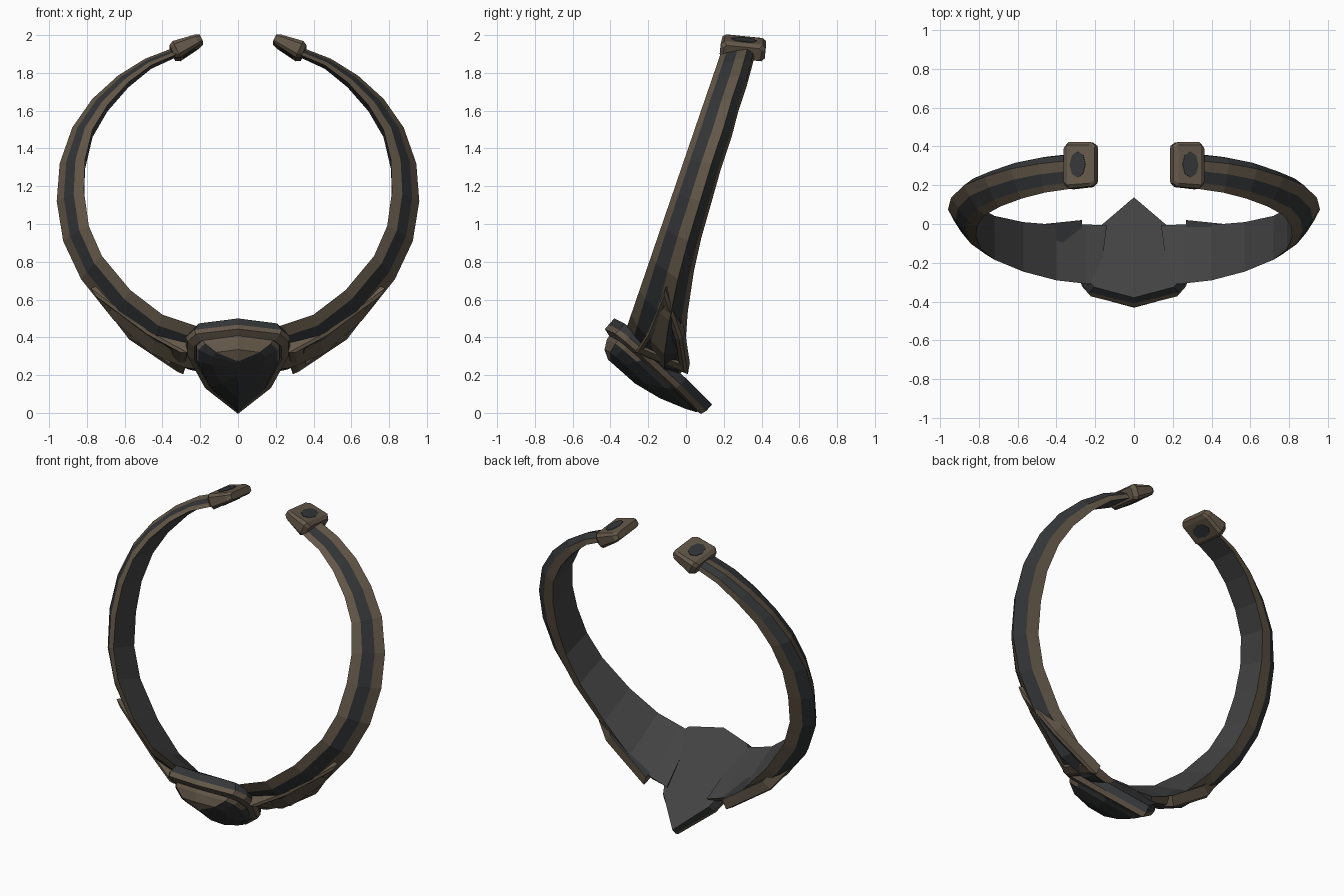
import bpy, bmesh, math
from mathutils import Vector as V

if "Cube" in bpy.data.objects:
    bpy.data.objects.remove(bpy.data.objects["Cube"])


def material(name, rgb):
    m = bpy.data.materials.new(name)
    m.diffuse_color = (*rgb, 1)
    m.use_nodes = True
    m.node_tree.nodes["Principled BSDF"].inputs["Base Color"].default_value = m.diffuse_color
    return m


MATS = [material("dark_iron", (0.034, 0.036, 0.038)),
        material("worn_bronze", (0.125, 0.096, 0.066)),
        material("inner_grey", (0.056, 0.056, 0.058))]
DARK, BRONZE, GREY = 0, 1, 2


def loft(name, rings, colour, caps=(DARK, DARK), mirror=True):
    """Join closed rings of points; colour(ring, side) gives the material."""
    bm = bmesh.new()
    vs = [[bm.verts.new(p) for p in r] for r in rings]
    n = len(rings[0])
    for i in range(len(vs) - 1):
        for j in range(n):
            k = (j + 1) % n
            f = bm.faces.new((vs[i][j], vs[i][k], vs[i + 1][k], vs[i + 1][j]))
            f.material_index = colour(i, j)
    for r, c in ((vs[0], caps[0]), (vs[-1], caps[1])):
        bm.faces.new(r).material_index = c
    bmesh.ops.recalc_face_normals(bm, faces=bm.faces)
    me = bpy.data.meshes.new(name)
    bm.to_mesh(me)
    bm.free()
    for m in MATS:
        me.materials.append(m)
    ob = bpy.data.objects.new(name, me)
    bpy.context.collection.objects.link(ob)
    if mirror:
        mod = ob.modifiers.new("mirror", 'MIRROR')
        mod.use_mirror_merge = False
    return ob


# Open ring band: inner front edge (x, z), width, thickness, tilt across
stations = [(0.18, 0.445, 0.38, 0.07, 0.62), (0.25, 0.47, 0.37, 0.09, 0.60),
            (0.40, 0.52, 0.33, 0.11, 0.52), (0.57, 0.65, 0.28, 0.12, 0.42),
            (0.72, 0.83, 0.24, 0.13, 0.34), (0.79, 0.99, 0.22, 0.14, 0.30),
            (0.815, 1.17, 0.21, 0.145, 0.28), (0.81, 1.34, 0.20, 0.135, 0.25),
            (0.77, 1.50, 0.20, 0.115, 0.20), (0.69, 1.63, 0.19, 0.10, 0.17),
            (0.58, 1.75, 0.19, 0.08, 0.14), (0.46, 1.84, 0.185, 0.06, 0.10),
            (0.32, 1.90, 0.18, 0.05, 0.08)]
section = [(0, 0), (0.15, 0.38), (0.45, 0.74), (0.72, 1.0), (0.93, 0.55), (1, 0)]
stripes = [BRONZE, DARK, BRONZE, DARK, BRONZE, GREY]
rings = []
for i, (x, z, wid, th, tilt) in enumerate(stations):
    a, b = stations[max(i - 1, 0)], stations[min(i + 1, len(stations) - 1)]
    t = V((b[0] - a[0], (b[1] - a[1]) / 0.949)).normalized()
    out = V((t.y, -t.x * 0.316, -t.x * 0.949))
    across = V((0, math.cos(tilt), -math.sin(tilt)))
    p = V((x, -0.325 + (z - 0.42) * 0.343, z))
    ring = [p + across * (u * wid) + out * (r * th) for u, r in section]
    if i == 0:                     # the band narrows behind the shield
        for q, (u, r) in zip(ring, section):
            q.x -= 0.04 * u
    rings.append(ring)
loft("ring_band", rings, lambda i, j: stripes[j])

# Wedge-shaped end caps with dark panels on both broad faces
T = V((-0.90, 0.05, 0.42)).normalized()
W = V((0, 0.99, -0.10)).normalized()
N = W.cross(T).normalized()
if N.z < 0:
    N = -N
base = V((0.33, 0.30, 1.913))
octo = [(-1, -0.6), (-0.86, -1), (0.86, -1), (1, -0.6),
        (1, 0.6), (0.86, 1), (-0.86, 1), (-1, 0.6)]
rings = [[base + T * d + W * (u * hw) + N * (r * hh) for u, r in octo]
         for d, hw, hh in ((-0.02, 0.10, 0.036), (0.005, 0.12, 0.048),
                           (0.125, 0.115, 0.030), (0.15, 0.098, 0.020))]
loft("end_cap", rings, lambda i, j: BRONZE, (BRONZE, BRONZE))
for name, s in (("cap_outer_panel", 1), ("cap_inner_panel", -1)):
    ring = []
    for k in range(8):
        d = 0.062 + 0.042 * math.cos(k * math.pi / 4)
        h = 0.048 - 0.15 * (d - 0.005) - 0.001
        ring.append(base + T * d + N * (s * h)
                    + W * (0.068 * math.sin(k * math.pi / 4)))
    loft(name, [ring, [p + N * (s * 0.004) for p in ring]], lambda i, j: DARK)

# Framed wing plates beside the centre piece
wing = [V(p) for p in ((0.78, -0.11, 0.66), (0.47, -0.20, 0.43), (0.27, -0.27, 0.32),
                       (0.29, 0.01, 0.205), (0.58, -0.02, 0.40))]
nrm = (wing[2] - wing[0]).cross(wing[3] - wing[0]).normalized()
if nrm.z > 0:
    nrm = -nrm
mid = sum(wing, V()) / 5


def wing_ring(s, d):
    return [mid + (p - mid) * s + nrm * d for p in wing]


loft("wing_plate", [wing_ring(0.92, -0.06), wing_ring(1, 0), wing_ring(0.88, 0.015),
                    wing_ring(0.68, 0.014), wing_ring(0.64, 0.004)],
     lambda i, j: BRONZE)

# Centre piece: layered shield lying on a plane that slopes down and back
half = [(0.23, 0.04), (0.275, 0.10), (0.275, 0.22), (0.18, 0.48)]
outline = [(0, 0)] + half + [(0, 0.69)] + [(-x, v) for x, v in reversed(half)]


def shield(sx, v0, v1, h):
    """Outline scaled in x, stretched between v0 and v1, raised by h."""
    pts = []
    for x, v in outline:
        v = v0 + (v1 - v0) * v / 0.69
        y = -0.38 + 0.75 * v - 0.66 * h + 0.12 * abs(x * sx)
        pts.append(V((x * sx, y, 0.5 - 0.66 * v - 0.75 * h)))
    return pts


loft("shield_plate", [shield(0.90, 0, 0.69, 0), shield(1, 0, 0.69, 0.045),
                      shield(0.97, 0.0, 0.68, 0.075), shield(0.84, 0.045, 0.62, 0.088),
                      shield(0.80, 0.055, 0.61, 0.07)],
     lambda i, j: BRONZE if i in (1, 2) else DARK, (GREY, DARK), mirror=False)

# Faceted boss rising to a central ridge, bronze on its upper facets
loft("shield_boss", [shield(0.80, 0.04, 0.66, 0.06), shield(0.80, 0.04, 0.655, 0.085),
                     shield(0.76, 0.045, 0.60, 0.11), shield(0.50, 0.07, 0.46, 0.158),
                     shield(0.02, 0.12, 0.31, 0.186)],
     lambda i, j: BRONZE if j in (0, 9) or (i == 1 and j in (1, 2, 7, 8)) else DARK,
     mirror=False)
